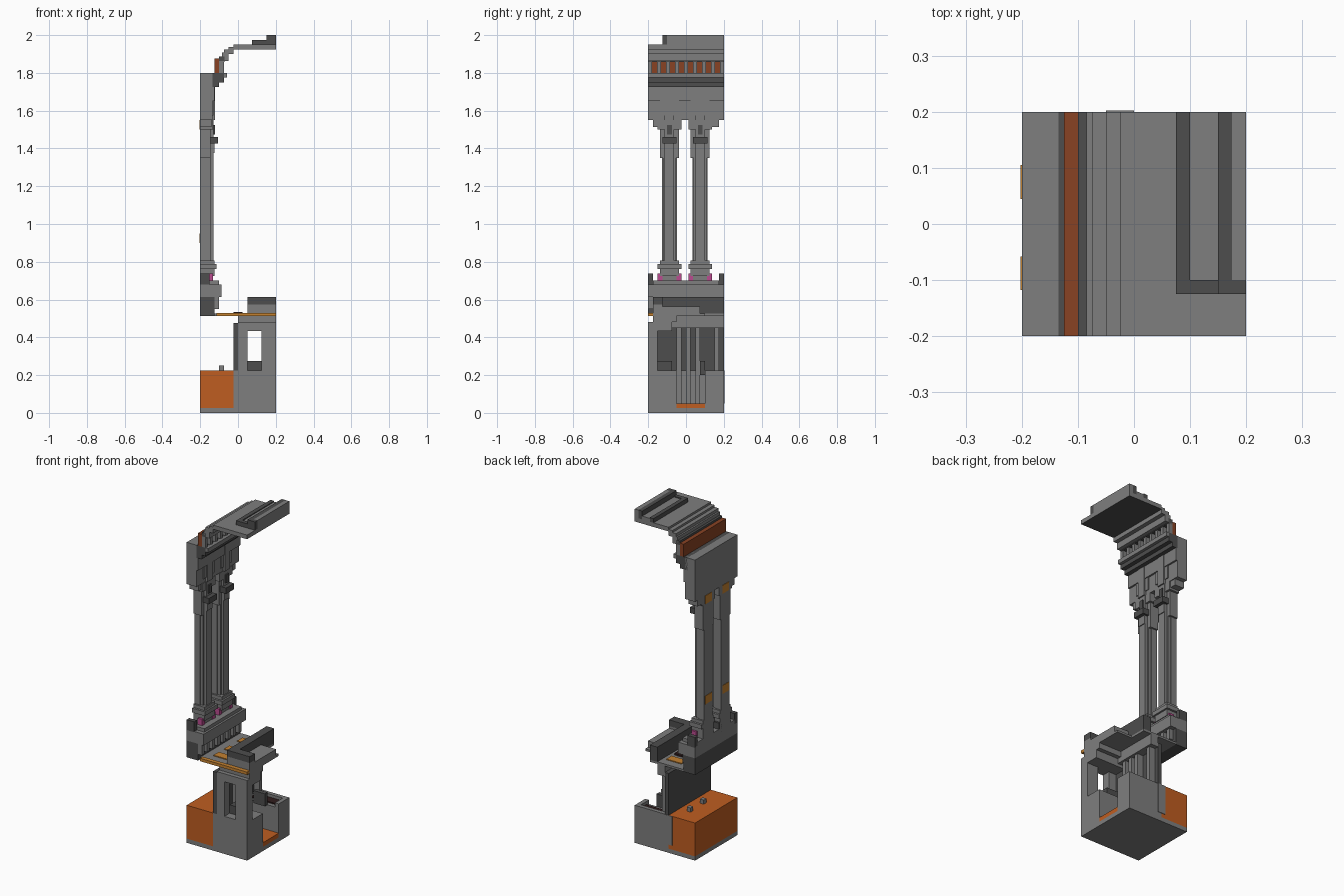
import bpy
import bmesh

U = 0.025  # size of one block

if "Cube" in bpy.data.objects:
    bpy.data.objects.remove(bpy.data.objects["Cube"], do_unlink=True)


def material(name, *rgb):
    m = bpy.data.materials.new(name)
    m.use_nodes = True
    m.diffuse_color = (*rgb, 1)
    m.node_tree.nodes["Principled BSDF"].inputs["Base Color"].default_value = (*rgb, 1)
    return m


stone = material("stone_gray", .21, .21, .21)
dark = material("dark_stone", .075, .075, .075)
orange = material("orange", .52, .11, .015)
rust = material("rust", .25, .055, .017)
mustard = material("mustard", .55, .22, .03)
pink = material("pink", .5, .07, .28)
maroon = material("dark_maroon", .03, .012, .012)


def box(name, x, y, z, mat=stone, under=None):
    """Block spanning the given ranges in block units; optional underside colour."""
    bm = bmesh.new()
    bmesh.ops.create_cube(bm, size=1)
    for v in bm.verts:
        for i, (a, b) in enumerate((x, y, z)):
            v.co[i] = U * (a if v.co[i] < 0 else b)
    bm.normal_update()
    mesh = bpy.data.meshes.new(name)
    mesh.materials.append(mat)
    if under:
        mesh.materials.append(under)
        for f in bm.faces:
            f.material_index = int(f.normal.z < -.5)
    bm.to_mesh(mesh)
    bm.free()
    ob = bpy.data.objects.new(name, mesh)
    bpy.context.collection.objects.link(ob)
    return ob


full = (-8, 8)

# Base: floor plate, orange side block, stone block with a side niche
box("base_plate", full, full, (0, 1))
box("base_orange_block", (-8, -1), full, (1, 9), orange)
box("base_front_block", (-1, 8), (-8, -2), (1, 9))
box("base_back_block", (-1, 8), (4, 8), (1, 8))
box("niche_back_wall", (-1, 1), (-2, 4), (1, 9))
box("niche_floor", (1, 8), (-2, 4), (1, 2), orange)
box("base_back_panel", (0, 7), (5, 7), (8, 8.3), maroon)
box("base_rim_back", (-1, 8), (7, 8), (8, 9))
box("base_rim_side", (7, 8), (4, 7), (8, 9))
box("base_rim_rail", (2, 5), (3, 4), (8, 11), dark)
box("base_back_pilaster", (-2, 0), (7.9, 8.1), (2, 9))
for i, y in enumerate((-2, 3)):
    box(f"roof_stud_{i}", (-4, -3), (y, y + 1), (9, 10))

# Lower storey: wall, pilasters and corner tower with openings
box("lower_wall", (-1, 0), full, (9, 19), dark)
box("lower_wall_head", (0, 2), (-7, 8), (18, 20.5))
for i, y in enumerate((-2, 0, 2, 6)):
    box(f"wall_pilaster_{i}", (0, 1.5), (y, y + 1), (2 if y < 4 else 9, 19))
box("tower_inner_post", (0, 2), (-8, -6), (9, 17.3))
box("tower_outer_post", (5, 8), (-8, -6), (9, 17.3))
box("tower_sill", (2, 5), (-6, -3), (9, 11), dark)
box("tower_lintel", (0, 8), (-8, -3), (17.3, 19.2))
box("tower_cap", (0, 8), (-7, -2), (19.2, 20.5))

# Gallery floor, parapet and patches of coloured paving
box("gallery_floor", (-5, 8), (-7, 4), (20.5, 21))
box("gallery_floor_back", (-5, 4), (4, 8), (20.5, 21))
box("gallery_front_edge", (-4.5, 8), (-8, -7), (20.5, 21.2), mustard)
for i, y in enumerate((-5, -1, 4)):
    box(f"paving_patch_{i}", (-3, 1), (y, y + 2), (20.8, 21.2), mustard)
box("gallery_carpet", (-1, 1), (1, 3), (21, 21.4), maroon)
box("parapet_ledge", (4, 8), (-7, 3), (21, 22.5))
box("parapet_front", (2, 8), (-7, -5), (21, 23))
box("parapet_front_cap", (2, 8), (-7, -5), (23, 24.5), dark)
box("parapet_rail", (2, 4), (-5, 8), (21, 24.5), dark)

# Beam carrying the columns
box("beam_lower", (-8, -5), full, (20.5, 24.5), dark)
box("beam_upper", (-8, -3.5), full, (24.5, 27.2))
box("beam_step", (-8, -4), (-7, 7), (27.2, 28))
for i in range(8):
    box(f"beam_bracket_{i}", (-5, -4), (2 * i - 8, 2 * i - 7), (22, 24.5))
for i, y in enumerate((-8, -2, 7)):
    box(f"beam_post_{i}", (-8, -6), (y, y + 1), (27, 29.5), dark)


# Two matching clustered columns
def column(tag, c):
    def piece(name, x, half, z, mat=stone):
        box(f"{tag}_{name}", x, (c - half, c + half), z, mat)

    piece("plinth", (-8, -5.5), 2, (27, 30))
    piece("base_ring", (-8, -4.6), 2.5, (30.5, 31.5))
    piece("base_neck", (-8, -5), 2, (29, 32.3))
    piece("core", (-8, -6.5), 1.6, (32, 62))
    piece("front_shaft", (-7, -5.2), 1, (32, 62))
    piece("middle_shaft", (-7, -5.8), 1.4, (32, 58))
    piece("mustard_band", (-8.1, -7), 1.2, (36, 38), mustard)
    piece("upper_band", (-8.1, -7), 1.2, (60, 62), mustard)
    piece("upper_shaft", (-8, -5.8), 2, (54, 62))
    piece("corbel", (-6, -4.2), 1.5, (57, 58.4), dark)
    piece("corbel_neck", (-6, -5), 1, (55, 57))
    piece("capital", (-8, -5.3), 2.5, (60, 62))
    piece("vault_shaft", (-6, -4.9), 1, (62, 69))
    piece("vault_shaft_wide", (-6, -5.2), 2, (63, 69))
    piece("boss", (-6, -4.9), .5, (59, 61), dark)
    for side in (-1, 1):
        y = c + side * 2
        box(f"{tag}_pink_stone_{side}", (-6.5, -5.3), (y - .5, y + .5), (27.2, 29.5), pink)


column("left_column", -3.5)
column("right_column", 3)

# Upper wall
box("upper_wall", (-8, -5.4), full, (62, 72))
box("spandrel_front", (-8, -5.6), (-7, -2), (60.5, 62))
box("spandrel_back", (-8, -5.6), (1, 7), (60.5, 62))
box("upper_cornice", (-6, -5), full, (66, 69))
box("upper_wall_step", (-6, -4), full, (69, 71), dark)
box("tooth_sill", (-6, -3), full, (70, 72), dark)
box("tooth_sill_lip", (-3.3, -2.3), full, (71, 72))

# Rust panel with a row of teeth in front
box("rust_panel", (-5, -4), full, (72, 75), rust)
for i in range(9):
    y = -8 + i * 15.2 / 8
    box(f"tooth_{i}", (-4, -3), (y, y + .8), (72, 74.5))
box("tooth_header", (-4, -2.9), full, (74.3, 75.5), dark)

# Stepped vault rising to the flat ceiling
box("vault_step_low", (-3.4, -2), full, (74.5, 76.3))
box("vault_step_middle", (-3, -1), full, (76, 77))
box("ceiling_slab", (-1, 8), full, (77, 78), stone, dark)
box("vault_step_link", (-2, -1), full, (76.5, 77.5))
box("ceiling_rim", (3, 4), (-5, 8), (78, 79), dark)
box("ceiling_rim_front", (4, 8), (-5, -4), (78, 79), dark)
box("ceiling_tier", (4, 6), (-4, 8), (78, 78.8))
box("crown_rim", (6, 7), (-5, 8), (78, 80), dark)
box("crown_rim_front", (7, 8), (-5, -4), (79, 80), dark)
box("crown", (7, 8), (-4, 8), (78, 80))
